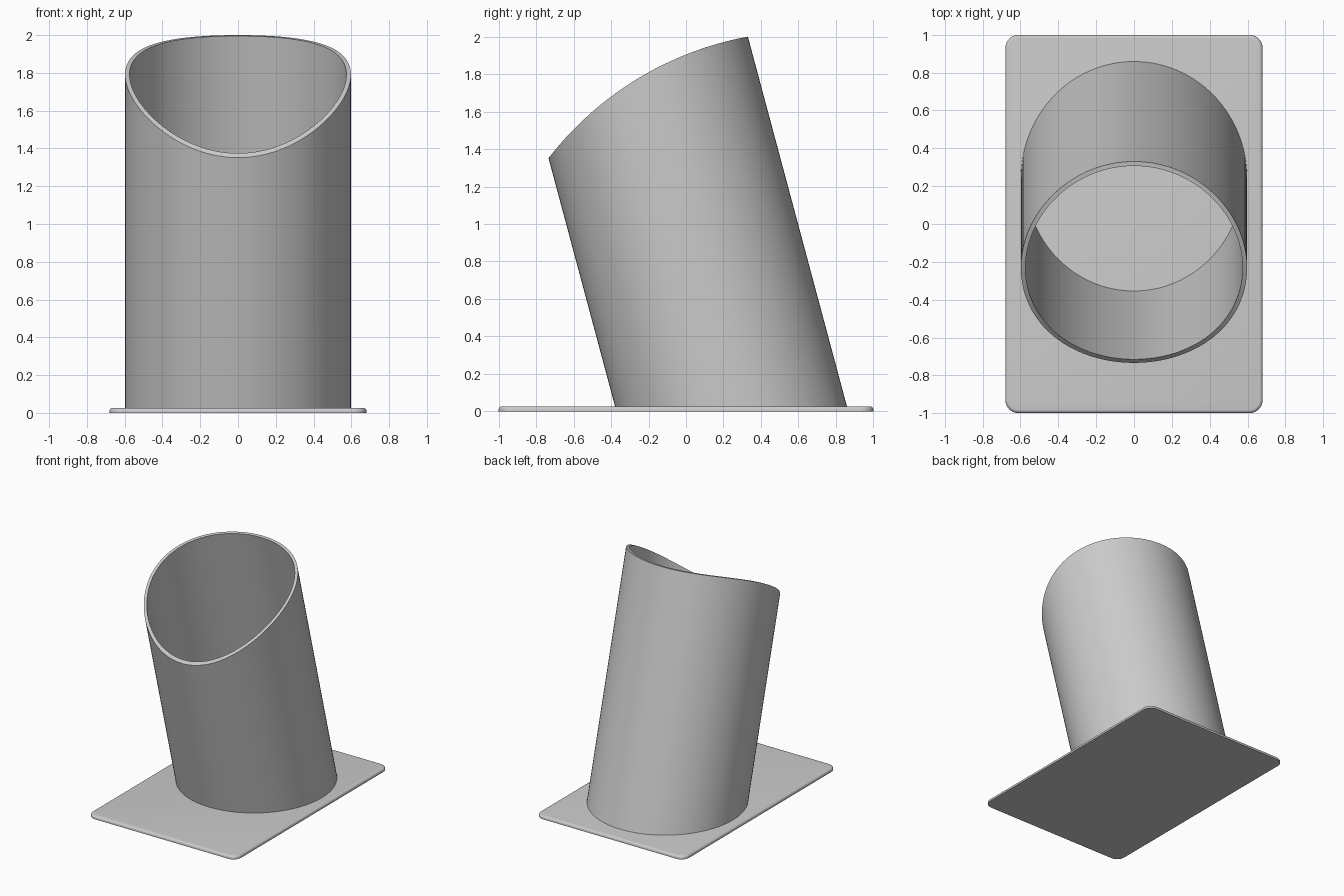
import bpy, bmesh, math
from mathutils import Vector

cube = bpy.data.objects.get("Cube")
if cube:
    bpy.data.objects.remove(cube, do_unlink=True)

grey = bpy.data.materials.new("light_grey")
grey.use_nodes = True
colour = (0.6, 0.6, 0.6, 1)
grey.diffuse_color = colour
grey.node_tree.nodes["Principled BSDF"].inputs["Base Color"].default_value = colour


def finish(name, bm):
    bmesh.ops.recalc_face_normals(bm, faces=bm.faces)
    mesh = bpy.data.meshes.new(name)
    bm.to_mesh(mesh)
    bm.free()
    mesh.materials.append(grey)
    obj = bpy.data.objects.new(name, mesh)
    bpy.context.collection.objects.link(obj)
    bpy.ops.object.select_all(action="DESELECT")
    obj.select_set(True)
    bpy.context.view_layer.objects.active = obj
    bpy.ops.object.shade_smooth_by_angle(angle=math.radians(35))
    return obj


# Base plate: rounded corners, then a soft top edge
HALF_X, HALF_Y, THICK = 0.68, 1.0, 0.027
bm = bmesh.new()
bmesh.ops.create_cube(bm, size=1)
for v in bm.verts:
    v.co = (v.co.x * 2 * HALF_X, v.co.y * 2 * HALF_Y, (v.co.z + 0.5) * THICK)
uprights = [e for e in bm.edges if abs(e.verts[0].co.z - e.verts[1].co.z) > THICK / 2]
bmesh.ops.bevel(bm, geom=uprights, offset=0.07, segments=10, profile=0.5, affect="EDGES")
rim = [e for e in bm.edges if all(v.co.z > THICK * 0.9 for v in e.verts)]
bmesh.ops.bevel(bm, geom=rim, offset=0.018, segments=5, profile=0.5, affect="EDGES")
finish("base_plate", bm)

# Leaning tube: mouth trimmed by a large arc running across the width
TILT = math.radians(15)
AXIS = Vector((-math.sin(TILT), math.cos(TILT)))
FOOT_Y, OUTER, INNER = 0.24, 0.598, 0.574
low, high, SAG = Vector((-0.735, 1.35)), Vector((0.33, 2.0)), 0.115
chord = high - low
radius = chord.length_squared / (8 * SAG) + SAG / 2
down = Vector((chord.y, -chord.x)).normalized()
centre = (low + high) / 2 + down * (radius - SAG)


def wall_points(r, angle):
    """Foot and mouth points of one line along the wall."""
    x = r * math.cos(angle)
    foot = Vector((FOOT_Y + r * math.sin(angle) / math.cos(TILT), THICK))
    off = foot - centre
    along = off.dot(AXIS)
    mouth = foot + AXIS * (-along + math.sqrt(along ** 2 - off.length_squared + radius ** 2))
    return (x, *foot), (x, *mouth)


SIDES = 128
bm = bmesh.new()
loops = []
for i in range(SIDES):
    a = math.tau * i / SIDES
    out_foot, out_mouth = wall_points(OUTER, a)
    in_foot, in_mouth = wall_points(INNER, a)
    loops.append([bm.verts.new(p) for p in (out_foot, out_mouth, in_mouth, in_foot)])
for i, here in enumerate(loops):
    there = loops[(i + 1) % SIDES]
    for k in range(4):
        n = (k + 1) % 4
        bm.faces.new((here[k], there[k], there[n], here[n]))
finish("leaning_tube", bm)
